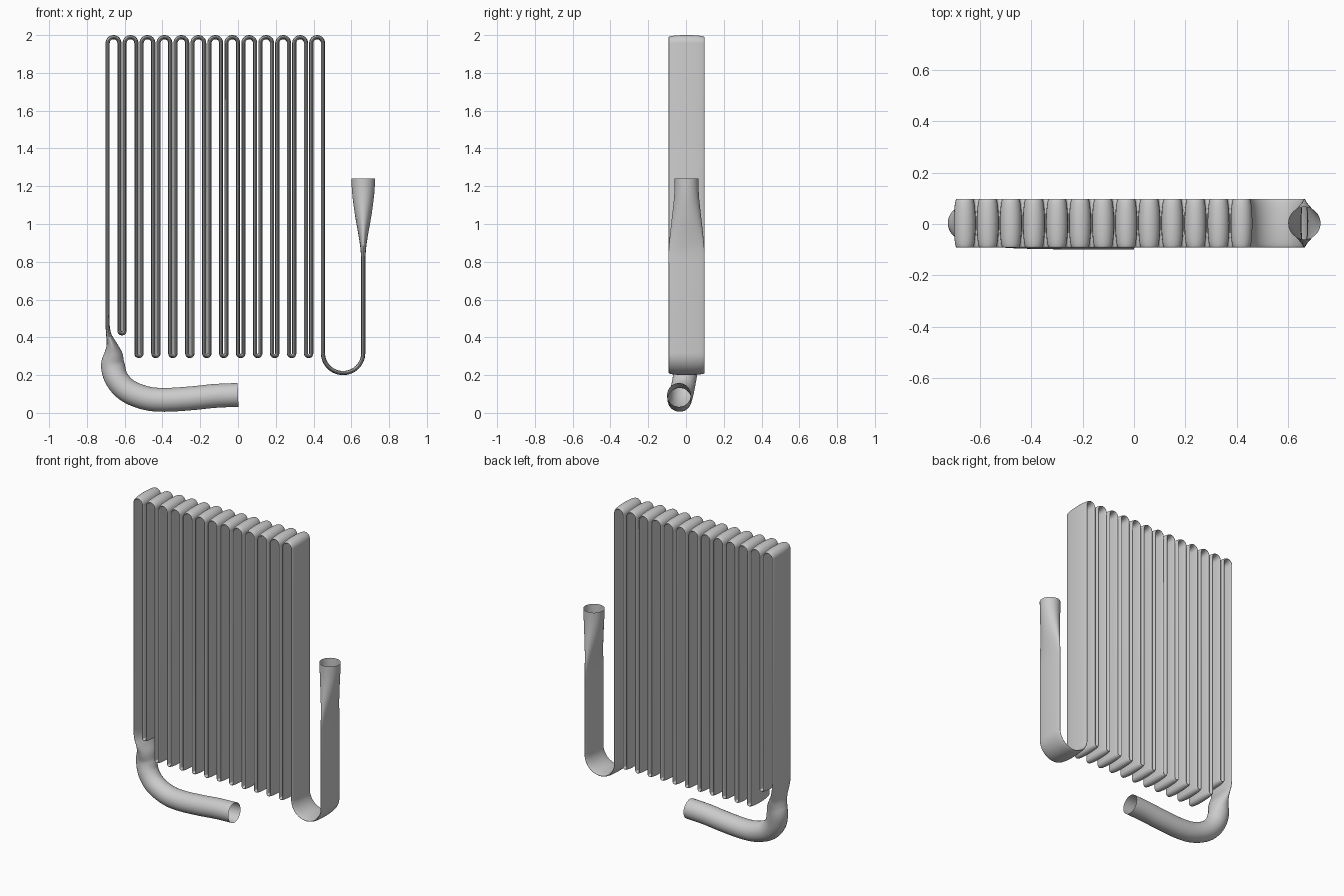
import bpy, bmesh, math
from mathutils import Vector

if "Cube" in bpy.data.objects:
    bpy.data.objects.remove(bpy.data.objects["Cube"])

Y0 = 0.003                     # hose centre line
A, B = 0.011, 0.095            # flattened half thickness / half width
SPAN, GAP = 0.062, 0.0278      # arch width, lower bend width
X0 = -0.69
N = 32
path = []                      # rows of x, y, z, half thickness, half width


def spline(pts, steps=8):
    """Catmull-Rom through control rows."""
    p = [pts[0]] + pts + [pts[-1]]
    for i in range(1, len(p) - 2):
        for s in range(steps):
            t = s / steps
            path.append([0.5 * (2 * b + (c - a) * t + (2 * a - 5 * b + 4 * c - d) * t * t
                                + (3 * b - a - 3 * c + d) * t ** 3)
                         for a, b, c, d in zip(*p[i - 1:i + 3])])
    path.append(list(pts[-1]))


def bend(xc, zc, r, sign, steps):
    """Half circle from left to right, over (+1) or under (-1)."""
    for i in range(steps + 1):
        t = math.pi * i / steps
        path.append([xc - r * math.cos(t), Y0, zc + sign * r * math.sin(t), A, B])


# round lower pipe swelling out of the flat hose
R = 0.063
spline([
    (0.0, -0.037, 0.095, R, R),
    (-0.12, -0.037, 0.09, R, R),
    (-0.25, -0.036, 0.077, R, R),
    (-0.39, -0.034, 0.069, R, R),
    (-0.49, -0.03, 0.079, R, R),
    (-0.585, -0.02, 0.118, R, R),
    (-0.642, -0.008, 0.18, R, R),
    (-0.662, Y0, 0.25, R, 0.064),
    (-0.661, Y0, 0.31, 0.05, 0.075),
    (-0.668, Y0, 0.36, 0.029, 0.088),
    (-0.683, Y0, 0.41, 0.015, 0.094),
    (X0, Y0, 0.46, A, B),
    (X0, Y0, 0.52, A, B)])

# serpentine: 13 arches joined by 12 lower bends
x = X0
for i in range(13):
    bend(x + SPAN / 2, 2 - A - SPAN / 2, SPAN / 2, 1, 14)
    x += SPAN
    if i < 12:
        bend(x + GAP / 2, (0.41 if i == 0 else 0.29) + A + GAP / 2, GAP / 2, -1, 10)
        x += GAP

# wide bend and rising end that opens into a round mouth
XE = 0.663
r = (XE - x) / 2
bend(x + r, 0.2 + A + r, r, -1, 28)
spline([(XE, Y0, 0.78, A, B), (XE, Y0, 0.86, 0.014, 0.095), (XE, Y0, 0.94, 0.025, 0.088),
        (XE, Y0, 1.03, 0.041, 0.078), (XE, Y0, 1.12, 0.054, 0.068),
        (XE, Y0, 1.18, 0.06, 0.064), (XE, Y0, 1.24, R, R)], 6)

# sweep the elliptical section along the path
bm = bmesh.new()
rings = []
for i, (px, py, pz, a, b) in enumerate(path):
    p0, p1 = path[max(i - 1, 0)], path[min(i + 1, len(path) - 1)]
    q = Vector((px, py, pz))
    d0, d1 = q - Vector(p0[:3]), Vector(p1[:3]) - q
    tan = (d0.normalized() + d1.normalized()).normalized()
    wide = Vector((0, 1, 0))
    wide = (wide - tan * wide.dot(tan)).normalized()
    thin = tan.cross(wide)
    rings.append([bm.verts.new(q + thin * a * math.cos(k * math.tau / N)
                               + wide * b * math.sin(k * math.tau / N)) for k in range(N)])
for r0, r1 in zip(rings, rings[1:]):
    for k in range(N):
        j = (k + 1) % N
        bm.faces.new((r0[k], r0[j], r1[j], r1[k]))
bmesh.ops.recalc_face_normals(bm, faces=bm.faces)
for f in bm.faces:
    f.smooth = True
me = bpy.data.meshes.new("coiled_hose")
bm.to_mesh(me)
bm.free()
hose = bpy.data.objects.new("coiled_hose", me)
bpy.context.collection.objects.link(hose)
